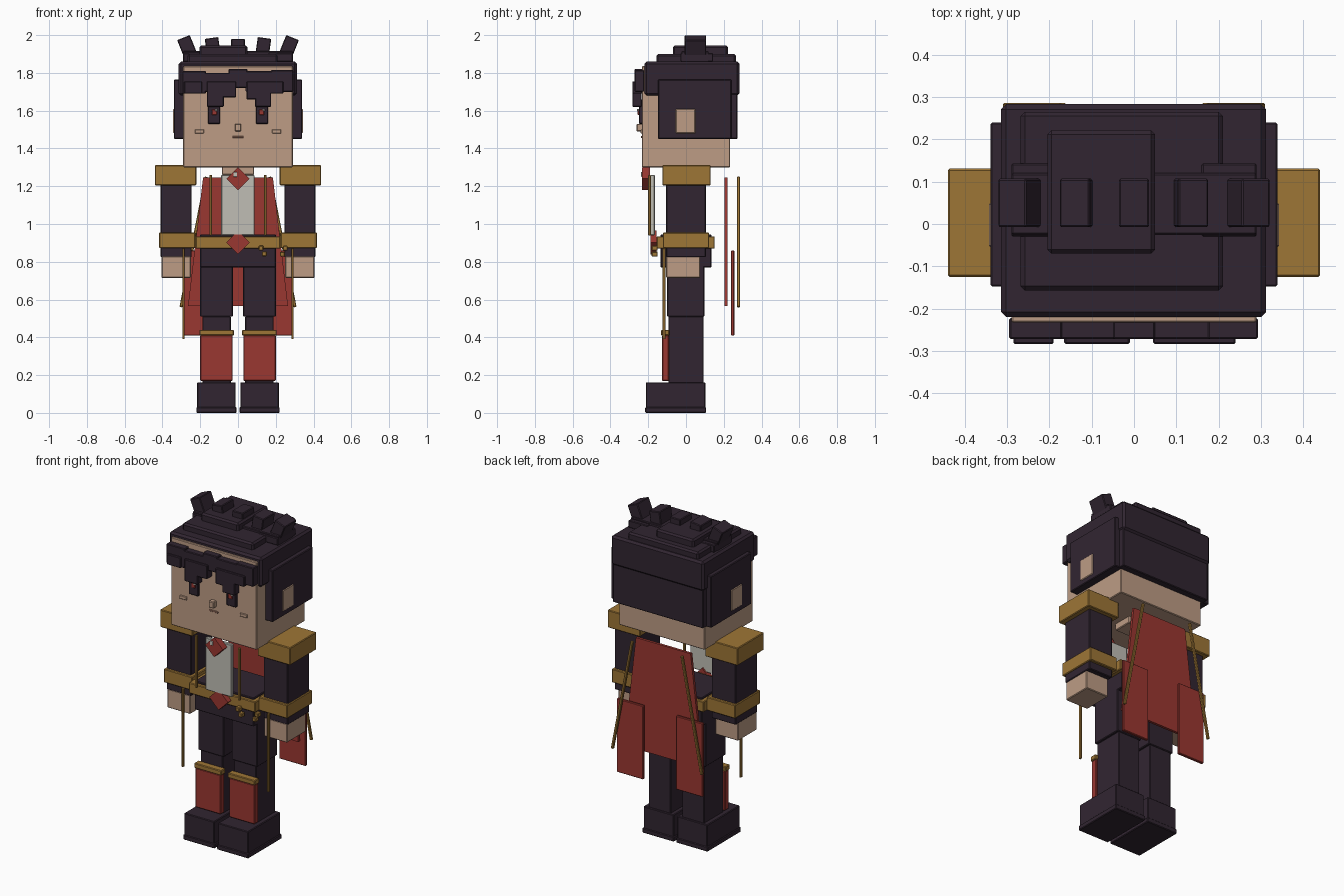
import bpy
import bmesh
from math import radians, atan2
from mathutils import Matrix, Vector

default_cube = bpy.data.objects.get("Cube")
if default_cube:
    bpy.data.objects.remove(default_cube, do_unlink=True)


def make_material(name, red, green, blue):
    linear = [((c / 255 + 0.055) / 1.055) ** 2.4 for c in (red, green, blue)] + [1]
    mat = bpy.data.materials.new(name)
    mat.use_nodes = True
    mat.diffuse_color = linear
    mat.node_tree.nodes["Principled BSDF"].inputs["Base Color"].default_value = linear
    return mat


dark = make_material("dark plum", 49, 37, 49)
skin = make_material("skin", 189, 156, 133)
gold = make_material("gold", 158, 118, 54)
crimson = make_material("crimson", 154, 55, 49)
linen = make_material("linen", 192, 190, 181)
lips = make_material("lip brown", 160, 118, 100)


def finish(name, mat, bm, bevel):
    mesh = bpy.data.meshes.new(name)
    bmesh.ops.recalc_face_normals(bm, faces=bm.faces)
    bm.to_mesh(mesh)
    bm.free()
    mesh.materials.append(mat)
    obj = bpy.data.objects.new(name, mesh)
    bpy.context.collection.objects.link(obj)
    if bevel:
        mod = obj.modifiers.new("edge_bevel", "BEVEL")
        mod.width = bevel
        mod.segments = 1
    return obj


def box(name, mat, xs, ys, zs, tilt=0, bevel=0.004):
    """Box between the given limits, tilted about the y axis through its centre."""
    limits = (xs, ys, zs)
    centre = Vector([(a + b) / 2 for a, b in limits])
    size = Vector([abs(b - a) for a, b in limits])
    bm = bmesh.new()
    bmesh.ops.create_cube(bm, size=1)
    bm.transform(Matrix.Translation(centre) @ Matrix.Rotation(radians(tilt), 4, "Y")
                 @ Matrix.Diagonal(size).to_4x4())
    return finish(name, mat, bm, min(bevel, min(size) * 0.2))


def pair(name, mat, xs, ys, zs, tilt=0):
    """The same box on both sides."""
    for side, sign in (("left", 1), ("right", -1)):
        box(side + "_" + name, mat, sorted(sign * x for x in xs), ys, zs, sign * tilt)


def panel(name, mat, outline, back, front):
    """Flat xz outline extruded along y."""
    bm = bmesh.new()
    face = bm.faces.new([bm.verts.new((x, back, z)) for x, z in outline])
    new = bmesh.ops.extrude_face_region(bm, geom=[face])["geom"]
    moved = [v for v in new if isinstance(v, bmesh.types.BMVert)]
    bmesh.ops.translate(bm, verts=moved, vec=(0, front - back, 0))
    return finish(name, mat, bm, 0)


def gem(name, z, half, ys):
    panel(name, crimson, [(0, z - half), (half, z), (0, z + half), (-half, z)], *ys)


# Head and face
box("head", skin, (-.29, .29), (-.233, .233), (1.3, 1.836))
box("neck", skin, (-.085, .085), (-.06, .06), (1.26, 1.31))
box("nose", skin, (-.017, .017), (-.262, -.23), (1.49, 1.53))
box("mouth", lips, (-.03, .03), (-.238, -.23), (1.456, 1.466))
pair("cheek", skin, (.18, .228), (-.24, -.23), (1.48, 1.5))
pair("ear", skin, (.3, .343), (-.055, .05), (1.48, 1.61))
pair("eye", dark, (.095, .16), (-.25, -.23), (1.53, 1.66))
pair("iris", crimson, (.112, .138), (-.256, -.247), (1.578, 1.605))
for x in (-.115, .137):
    box("eye_glint", linen, (x - .006, x + .006), (-.259, -.25), (1.598, 1.61))

# Hair: cap, sides, back and stacked crown
box("hair_cap", dark, (-.314, .312), (-.22, .283), (1.68, 1.86), bevel=.012)
box("hair_back", dark, (-.305, .305), (.2, .272), (1.45, 1.69))
pair("hair_side", dark, (.28, .339), (-.148, .24), (1.45, 1.765))
box("crown_lower", dark, (-.268, .21), (-.157, .265), (1.85, 1.9), bevel=.01)
box("crown_upper", dark, (-.205, .05), (-.07, .222), (1.89, 1.945), bevel=.01)
box("crown_ridge", dark, (-.29, .29), (-.025, .12), (1.85, 1.915))
pair("ridge_step", dark, (.16, .29), (-.03, .143), (1.86, 1.905))

# Spiky tufts leaning outwards
for x, tilt, base in ((-.268, -22, 1.88), (-.133, -8, 1.88), (0, 0, 1.88),
                      (.133, 8, 1.88), (.268, 22, 1.88)):
    tall = .1 + abs(x) * .04
    box("hair_tuft", dark, (x - .036, x + .036), (-.007, .107),
        (base, base + tall), tilt)

# Fringe: upper locks, then lower locks in front
for left, right, bottom, top in ((-.295, -.17, 1.69, 1.81), (-.19, -.04, 1.7, 1.8),
                                 (-.05, .05, 1.72, 1.82), (.04, .185, 1.7, 1.81),
                                 (.175, .293, 1.7, 1.815)):
    box("fringe_lock", dark, (left, right), (-.272, -.222), (bottom, top))
for left, right, bottom in ((-.285, -.19, 1.69), (-.165, -.075, 1.62),
                            (-.1, -.01, 1.67), (.045, .1, 1.66),
                            (.09, .175, 1.62), (.16, .24, 1.69)):
    box("fringe_tip", dark, (left, right), (-.284, -.235), (bottom, 1.755))

# Shirt front with trims and brooch
box("shirt_front", linen, (-.09, .088), (-.188, -.165), (.94, 1.26))
pair("shirt_trim", gold, (.138, .152), (-.2, -.186), (.94, 1.26))
gem("brooch", 1.24, .06, (-.232, -.19))
box("brooch_glint", linen, (-.025, -.005), (-.238, -.23), (1.25, 1.275))

# Hips, belt, buckle and hanging charms
box("hips", dark, (-.2, .2), (-.135, .135), (.77, .945))
box("belt", gold, (-.225, .225), (-.155, .152), (.87, .935))
gem("buckle", .902, .063, (-.188, -.155))
for x, z in ((.122, .872), (.14, .842), (.235, .84), (.25, .872)):
    box("belt_charm", gold, (x - .013, x + .013), (-.182, -.15), (z - .013, z + .013))

# Arms
pair("shoulder_guard", gold, (.22, .44), (-.125, .131), (1.205, 1.312))
pair("sleeve", dark, (.245, .41), (-.105, .105), (.825, 1.21))
pair("cuff", gold, (.225, .417), (-.122, .122), (.872, .955))
pair("hand", skin, (.25, .405), (-.105, .075), (.715, .83))
pair("hanging_cord", gold, (.283, .295), (-.125, -.108), (.39, .87))

# Legs and boots
pair("thigh", dark, (.027, .2), (-.1, .097), (.51, .78))
pair("shin", dark, (.038, .188), (-.093, .093), (.15, .512))
pair("shin_guard", crimson, (.028, .2), (-.127, -.09), (.17, .41))
pair("knee_band", gold, (.022, .205), (-.132, -.088), (.41, .44))
pair("boot", dark, (.013, .216), (-.212, .103), (.02, .162))
pair("boot_sole", dark, (.008, .221), (-.216, .107), (0, .03))

# Cape with two tails and slanting trims
panel("cape", crimson, [(-.185, 1.245), (.185, 1.245), (.265, .565), (-.265, .565)],
      .204, .22)
pair("cape_tail", crimson, (.11, .29), (.238, .256), (.41, .86))
half_width = .008
for side, sign in (("left", 1), ("right", -1)):
    top, low = Vector((sign * .168, 1.25)), Vector((sign * .302, .56))
    length = (top - low).length
    lean = atan2(top.x - low.x, top.y - low.y)
    mid = (top + low) / 2
    trim = box(side + "_cape_trim", gold, (-half_width, half_width),
               (.27, .286), (-length / 2, length / 2))
    trim.location = (mid.x, 0, mid.y)
    trim.rotation_euler.y = lean
